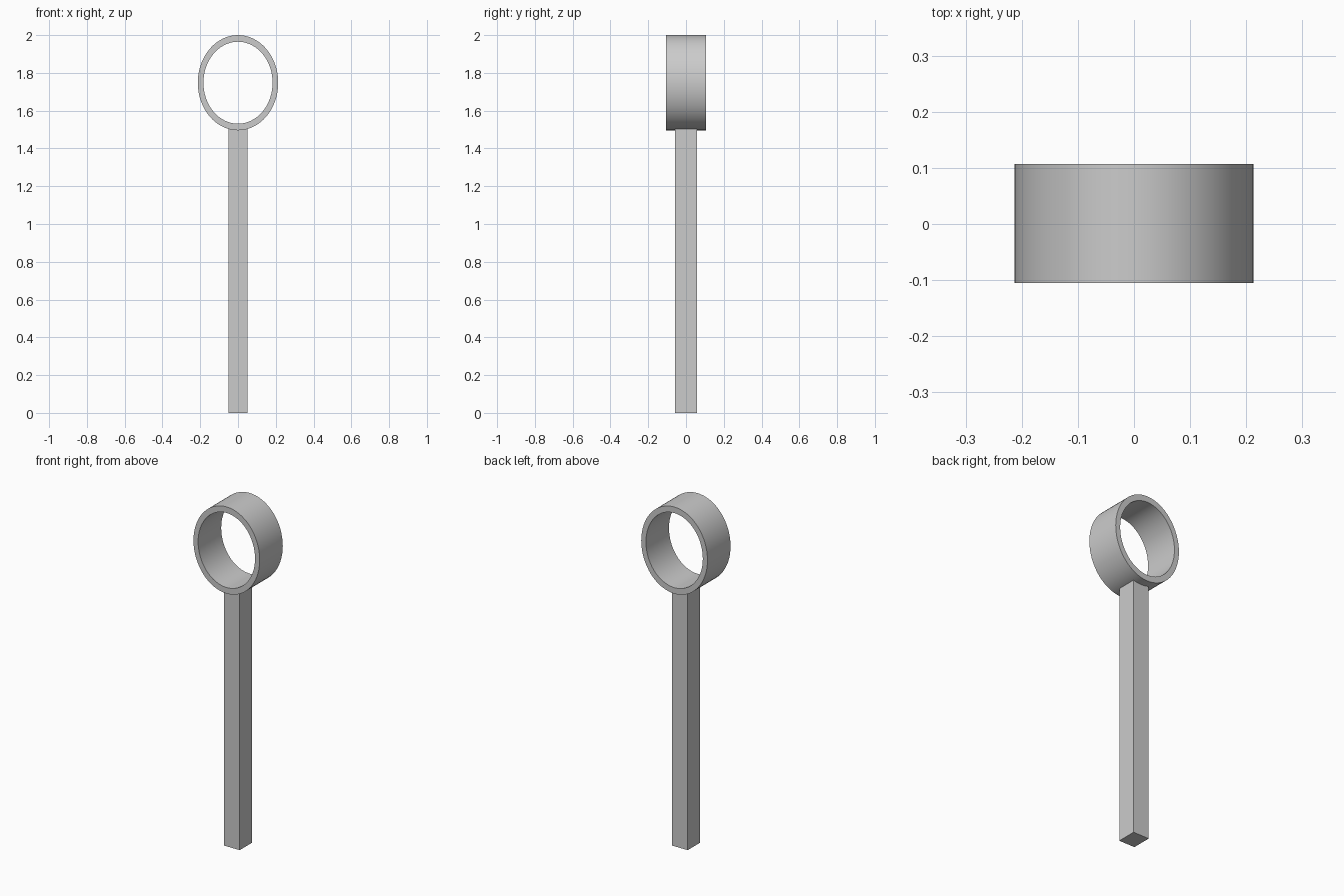
import bpy
import bmesh
from math import cos, sin, tau, radians

cube = bpy.data.objects.get("Cube")
if cube:
    bpy.data.objects.remove(cube, do_unlink=True)

grey = bpy.data.materials.new("plain grey")
grey.use_nodes = True
colour = (0.6, 0.6, 0.6, 1)
grey.diffuse_color = colour
grey.node_tree.nodes["Principled BSDF"].inputs["Base Color"].default_value = colour


def finish(name, bm):
    """Turn a bmesh into a named grey object."""
    bmesh.ops.recalc_face_normals(bm, faces=bm.faces)
    mesh = bpy.data.meshes.new(name)
    bm.to_mesh(mesh)
    bm.free()
    mesh.materials.append(grey)
    obj = bpy.data.objects.new(name, mesh)
    bpy.context.collection.objects.link(obj)
    return obj


# Oval ring: a rectangular section swept around an ellipse
SEGMENTS = 64
CENTRE_Z = 1.748
OUTER, INNER = (0.213, 0.252), (0.183, 0.217)
FRONT, BACK = -0.105, 0.107
bm = bmesh.new()
loops = []
for i in range(SEGMENTS):
    a = tau * i / SEGMENTS
    section = [(OUTER, FRONT), (OUTER, BACK), (INNER, BACK), (INNER, FRONT)]
    loops.append([bm.verts.new((rx * cos(a), y, CENTRE_Z + rz * sin(a)))
                  for (rx, rz), y in section])
for i, here in enumerate(loops):
    there = loops[(i + 1) % SEGMENTS]
    for j in range(4):
        k = (j + 1) % 4
        bm.faces.new((here[j], here[k], there[k], there[j]))
ring = finish("ring", bm)
bpy.ops.object.select_all(action="DESELECT")
ring.select_set(True)
bpy.context.view_layer.objects.active = ring
bpy.ops.object.shade_smooth_by_angle(angle=radians(30))

# Square shaft, its top sunk slightly into the ring wall
HEIGHT = 1.508
bm = bmesh.new()
bmesh.ops.create_cube(bm, size=1)
bmesh.ops.scale(bm, vec=(0.102, 0.115, HEIGHT), verts=bm.verts)
bmesh.ops.translate(bm, vec=(0, 0, HEIGHT / 2), verts=bm.verts)
finish("shaft", bm)
